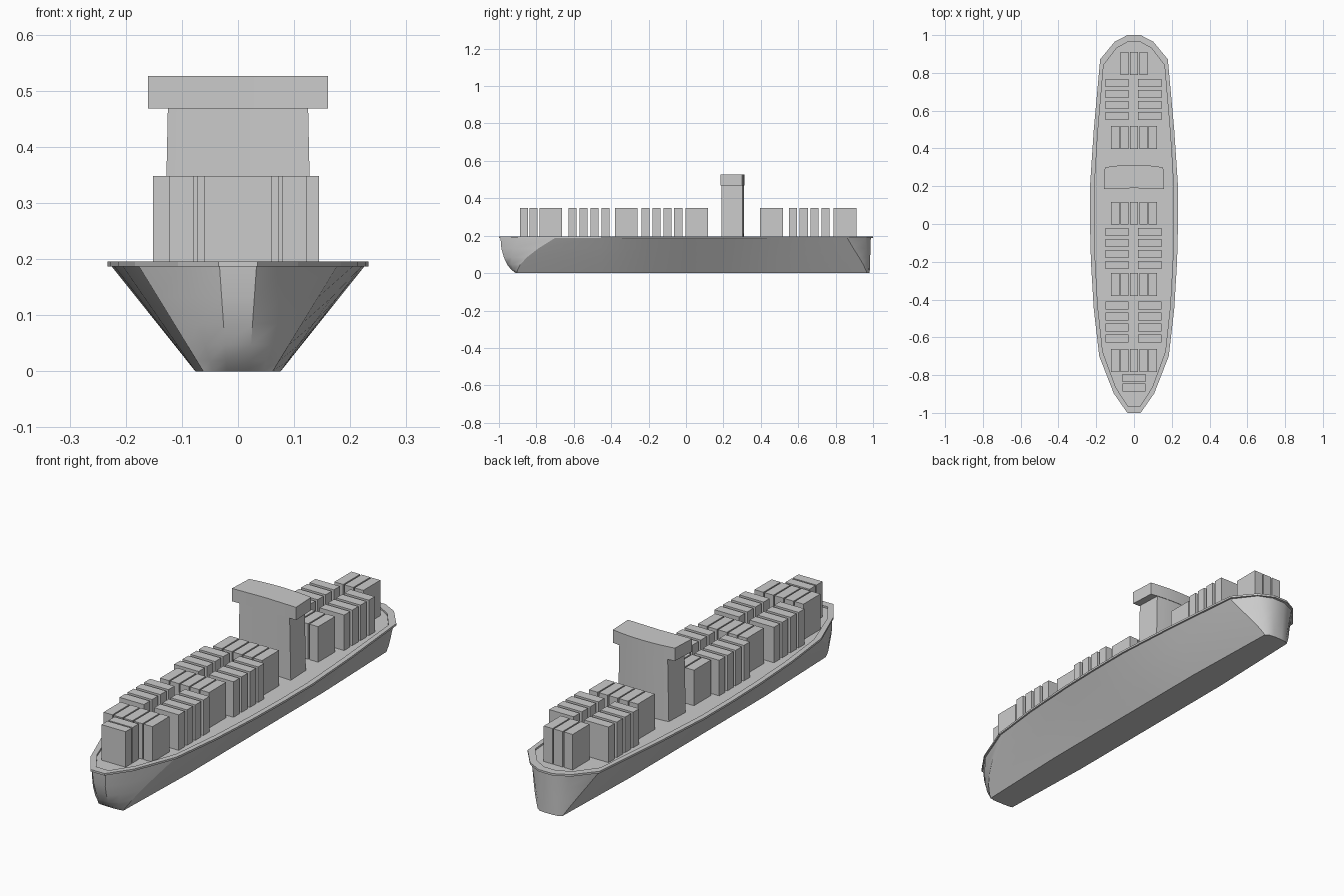
import bpy, bmesh, math

if "Cube" in bpy.data.objects:
    bpy.data.objects.remove(bpy.data.objects["Cube"])

DECK, TOP = 0.182, 0.348


def finish(name, bm, smooth=None):
    bmesh.ops.recalc_face_normals(bm, faces=bm.faces)
    me = bpy.data.meshes.new(name)
    bm.to_mesh(me)
    bm.free()
    ob = bpy.data.objects.new(name, me)
    bpy.context.collection.objects.link(ob)
    if smooth:
        bpy.ops.object.select_all(action='DESELECT')
        ob.select_set(True)
        bpy.context.view_layer.objects.active = ob
        bpy.ops.object.shade_smooth_by_angle(angle=math.radians(smooth))
    return ob


def loft(name, rings, smooth=None):
    """Skin closed rings of points and cap both ends."""
    bm = bmesh.new()
    vs = [[bm.verts.new(p) for p in r] for r in rings]
    n = len(vs[0])
    for a, b in zip(vs, vs[1:]):
        for i in range(n):
            j = (i + 1) % n
            bm.faces.new((a[i], a[j], b[j], b[i]))
    bm.faces.new(vs[0])
    bm.faces.new(vs[-1])
    return finish(name, bm, smooth)


def mirrored(side, z):
    """Closed ring from a half outline running bow to stern."""
    return [(x, y, z) for x, y in side] + [(-x, y, z) for x, y in reversed(side)]


def lerp(a, b, t):
    return a + (b - a) * t


# Hull: horizontal slices (height fraction, stem y, bow crease y, stern crease y)
slices = [(0, -.91, -.905, .968), (.1, -.935, -.9, .96), (.25, -.957, -.885, .947),
          (.45, -.974, -.85, .925), (.7, -.987, -.79, .895), (1, -.992, -.7, .862)]
rings = []
for t, stem, bow, stern in slices:
    end = lerp(.982, .988, t)
    side = [(lerp(.02, .033, t), stem),
            (lerp(.045, .100, t), lerp(stem, bow, .33)),
            (lerp(.062, .177, t), bow)]
    for y, w in [(-.45, .206), (-.2, .221), (0, .226), (.2, .226), (.5, .206)]:
        side.append((lerp(.076, w, t), y))
    side += [(lerp(.062, .172, t), stern),
             (lerp(.045, .097, t), lerp(end, stern, .22)),
             (lerp(.02, .033, t), end)]
    rings.append(mirrored(side, .188 * t))
loft("hull", rings, 30)

# Deck with raised rim
edge = [(.035, -1), (.107, -.897), (.184, -.7), (.213, -.45), (.228, -.2), (.233, 0),
        (.233, .2), (.213, .5), (.179, .872), (.102, .965), (.035, 1)]
inner = [(x * .9, y * .965) for x, y in edge]
loft("deck_and_rim", [mirrored(edge, .187), mirrored(edge, .196),
                      mirrored(inner, .196), mirrored(inner, DECK)])


# Container stacks, four high
def stacks(name, spots, sx, sy, layers=4):
    bm = bmesh.new()
    h = (TOP - DECK) / layers
    for x, y in spots:
        for k in range(layers):
            vs = bmesh.ops.create_cube(bm, size=1)['verts']
            bmesh.ops.scale(bm, vec=(sx, sy, h), verts=vs)
            bmesh.ops.translate(bm, vec=(x, y, DECK + h * (k + .5)), verts=vs)
    finish(name, bm)


for i, (y, count) in enumerate([(-.723, 5), (-.32, 5), (.057, 5), (.457, 5), (.85, 3)]):
    stacks(f"lengthwise_containers_{i + 1}",
           [((k - (count - 1) / 2) * .05, y) for k in range(count)], .044, .121)
for i, y0 in enumerate([-.607, -.217, .571]):
    stacks(f"crosswise_containers_{i + 1}",
           [(x, y0 + k * .0585) for k in range(4) for x in (-.0905, .0835)], .122, .043)
stacks("bow_containers", [(0, -.865), (0, -.815)], .12, .043)


# Bridge tower and wings: plan with an arched back
def plan(w, front, back, bulge, z, n=8):
    pts = [(-w, front, z), (0, front + .005, z), (w, front, z)]
    for k in range(n + 1):
        u = 1 - 2 * k / n
        pts.append((w * .965 * u, back + bulge * (1 - u * u), z))
    return pts


loft("bridge_tower", [plan(.131, .189, .303, .008, DECK),
                      plan(.125, .189, .303, .008, .47)], 30)
loft("bridge_wings", [plan(.16, .185, .300, .013, .468),
                      plan(.16, .185, .300, .013, .526)], 30)
